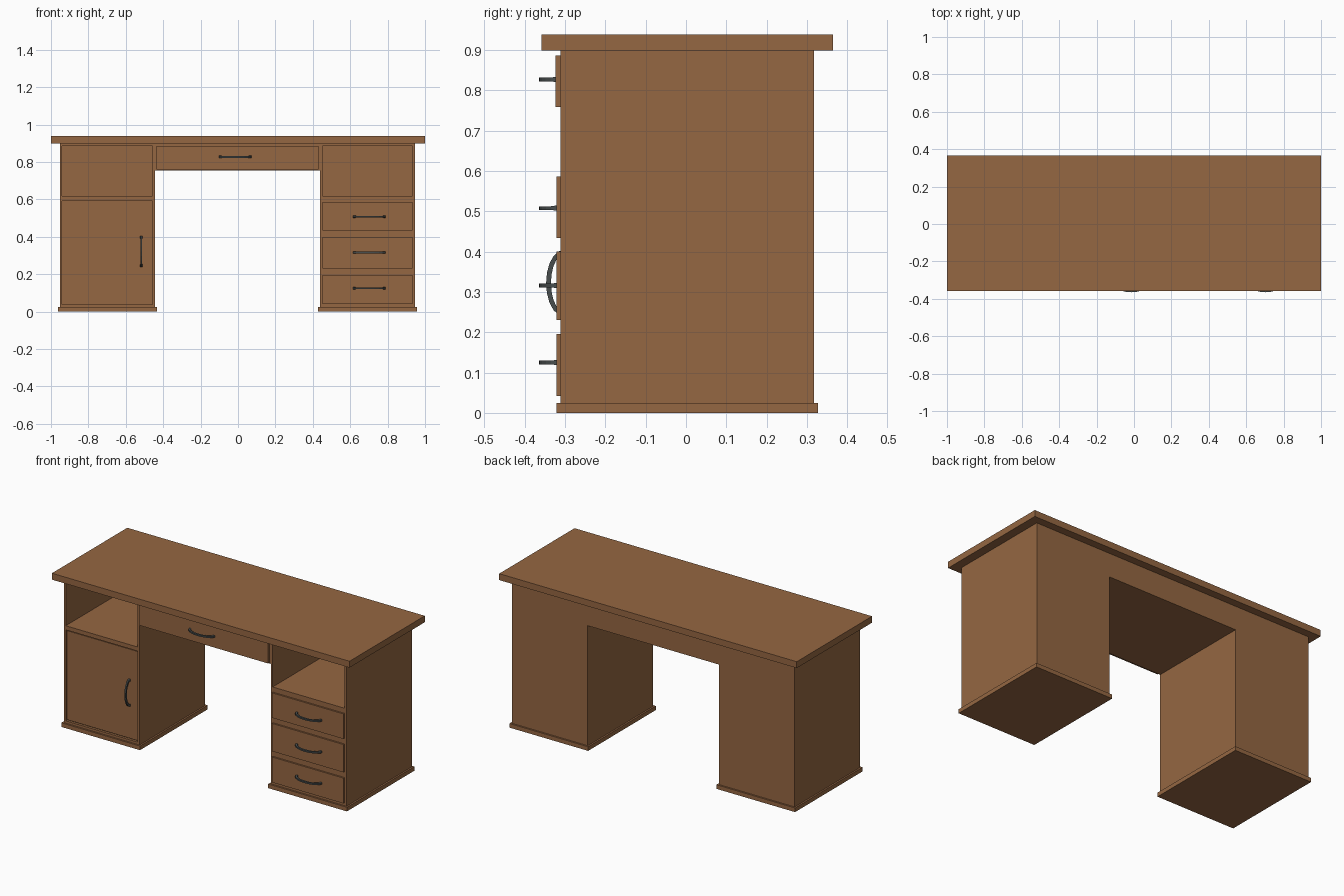
import bpy, bmesh, math
from mathutils import Vector

if "Cube" in bpy.data.objects:
    bpy.data.objects.remove(bpy.data.objects["Cube"])


def material(name, col):
    m = bpy.data.materials.new(name)
    m.diffuse_color = (*col, 1)
    m.use_nodes = True
    m.node_tree.nodes["Principled BSDF"].inputs["Base Color"].default_value = m.diffuse_color
    return m


wood = material("brown wood", (0.30, 0.135, 0.054))
metal = material("dark grey metal", (0.065, 0.075, 0.075))


def finish(name, bm, mat):
    bmesh.ops.recalc_face_normals(bm, faces=bm.faces)
    me = bpy.data.meshes.new(name)
    bm.to_mesh(me)
    bm.free()
    me.materials.append(mat)
    ob = bpy.data.objects.new(name, me)
    bpy.context.collection.objects.link(ob)
    return ob


def box(name, x0, x1, y0, y1, z0, z1, mat=wood):
    bm = bmesh.new()
    bmesh.ops.create_cube(bm, size=1)
    for v in bm.verts:
        v.co = Vector(((x0 + x1) / 2 + v.co.x * (x1 - x0),
                       (y0 + y1) / 2 + v.co.y * (y1 - y0),
                       (z0 + z1) / 2 + v.co.z * (z1 - z0)))
    return finish(name, bm, mat)


def handle(name, cx, y, cz, length, vertical=False, depth=0.044):
    """Bowed bar: rectangular section swept along a shallow arc."""
    bm = bmesh.new()
    n, t, rings = 10, 0.012, []
    for i in range(n + 1):
        u = -1 + 2 * i / n
        a = u * math.pi / 2
        w = 0.0065 if i in (0, n) else 0.0045
        ring = []
        for r, s in ((0, -w), (0, w), (t, w), (t, -w)):
            along = math.sin(a) * (length / 2 - r)
            out = y - math.cos(a) * (depth - r)
            if vertical:
                co = (cx + s, out, cz + along)
            else:
                co = (cx + along, out, cz + s)
            ring.append(bm.verts.new(co))
        rings.append(ring)
    for a, b in zip(rings, rings[1:]):
        for k in range(4):
            bm.faces.new((a[k], a[(k + 1) % 4], b[(k + 1) % 4], b[k]))
    bm.faces.new(rings[0])
    bm.faces.new(rings[-1])
    return finish(name, bm, metal)


F, B, T = -0.311, 0.318, 0.013   # carcass front, back, panel thickness

# Desk top
box("desk_top", -1, 1, -0.358, 0.365, 0.899, 0.938)

# Two pedestals: plinth, side, back, top panels and shelf of the open cubby
for side, x0, x1 in (("left", -0.953, -0.444), ("right", 0.438, 0.947)):
    box(side + "_plinth", x0 - 0.01, x1 + 0.01, F - 0.01, B + 0.01, 0, 0.025)
    box(side + "_outer_panel", x0, x0 + T, F, B, 0.025, 0.899)
    box(side + "_inner_panel", x1 - T, x1, F, B, 0.025, 0.899)
    box(side + "_back_panel", x0 + T, x1 - T, B - T, B, 0.025, 0.899)
    box(side + "_cubby_roof", x0 + T, x1 - T, F, B - T, 0.886, 0.899)
    box(side + "_cubby_shelf", x0 + T, x1 - T, F, B - T, 0.592, 0.617)
    box(side + "_floor", x0 + T, x1 - T, F, B - T, 0.025, 0.039)

# Inset door on the left pedestal
box("door_backing", -0.94, -0.457, -0.296, -0.28, 0.039, 0.592)
box("door", -0.936, -0.461, -0.303, -0.285, 0.044, 0.585)
handle("door_handle", -0.517, -0.303, 0.322, 0.165, True)

# Drawers on the right pedestal
box("drawer_carcass", 0.451, 0.934, F, -0.28, 0.039, 0.592)
for i, (z0, z1, hz) in enumerate(((0.042, 0.196, 0.125),
                                  (0.231, 0.4, 0.316),
                                  (0.434, 0.586, 0.508))):
    box(f"drawer_front_{i + 1}", 0.452, 0.933, -0.321, F, z0, z1)
    handle(f"drawer_handle_{i + 1}", 0.702, -0.321, hz, 0.175)

# Centre section over the knee space
box("centre_carcass", -0.444, 0.438, F, B, 0.754, 0.899)
box("centre_drawer_front", -0.436, 0.43, -0.324, F, 0.759, 0.886)
handle("centre_drawer_handle", -0.015, -0.324, 0.827, 0.172, depth=0.041)
